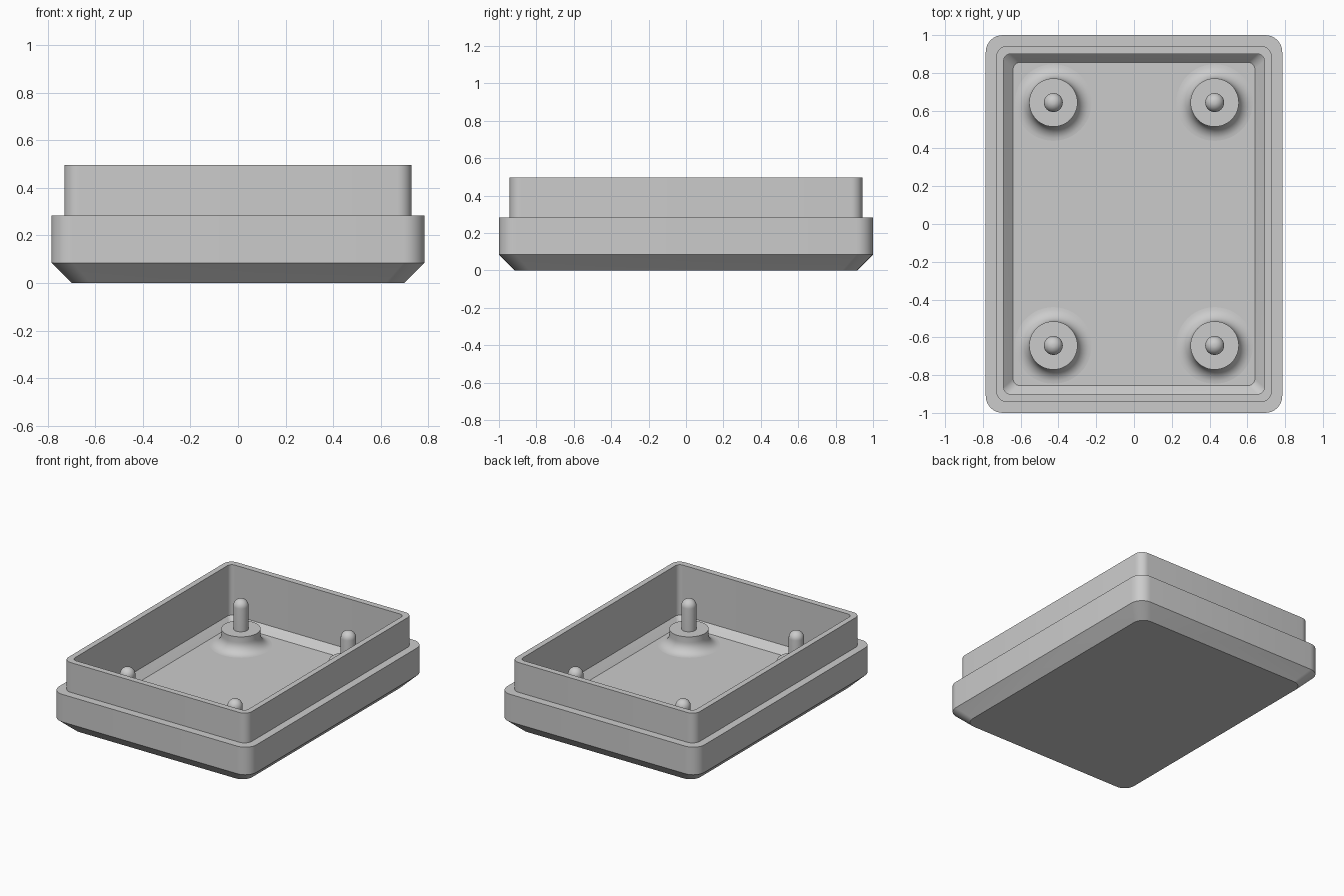
import bpy, bmesh, math
from mathutils import Vector

cube = bpy.data.objects.get("Cube")
if cube:
    bpy.data.objects.remove(cube, do_unlink=True)

grey = bpy.data.materials.new("plain_grey")
grey.use_nodes = True
COLOUR = (0.6, 0.6, 0.6, 1)
grey.diffuse_color = COLOUR
grey.node_tree.nodes["Principled BSDF"].inputs["Base Color"].default_value = COLOUR


def rounded_rect(hx, hy, r, z, steps=8):
    """Points around a rectangle with rounded corners, counter-clockwise."""
    points = []
    for i, (sx, sy) in enumerate([(1, 1), (-1, 1), (-1, -1), (1, -1)]):
        for k in range(steps + 1):
            a = math.pi / 2 * (i + k / steps)
            points.append(Vector((sx * (hx - r) + r * math.cos(a),
                                  sy * (hy - r) + r * math.sin(a), z)))
    return points


def circle(x, y, r, z, sides=48):
    turn = 2 * math.pi / sides
    return [Vector((x + r * math.cos(i * turn), y + r * math.sin(i * turn), z))
            for i in range(sides)]


def skin(name, loops):
    """Join successive loops into a closed skin, capped at both ends."""
    bm = bmesh.new()
    rings = [[bm.verts.new(p) for p in loop] for loop in loops]
    for low, high in zip(rings, rings[1:]):
        n = len(low)
        for i in range(n):
            j = (i + 1) % n
            bm.faces.new((low[i], low[j], high[j], high[i]))
    bm.faces.new(rings[0][::-1])
    bm.faces.new(rings[-1])
    mesh = bpy.data.meshes.new(name)
    bm.to_mesh(mesh)
    bm.free()
    mesh.materials.append(grey)
    obj = bpy.data.objects.new(name, mesh)
    bpy.context.collection.objects.link(obj)
    bpy.ops.object.select_all(action="DESELECT")
    obj.select_set(True)
    bpy.context.view_layer.objects.active = obj
    bpy.ops.object.shade_smooth_by_angle(angle=math.radians(30))
    return obj


# Tray: chamfered base, stepped lip, hollow inside with a sloped floor edge
FLOOR = 0.085
skin("tray", [rounded_rect(*row) for row in [
    (0.70, 0.915, 0.08, 0),
    (0.785, 1.0, 0.09, 0.085),
    (0.785, 1.0, 0.09, 0.283),
    (0.73, 0.943, 0.06, 0.283),
    (0.73, 0.943, 0.06, 0.497),
    (0.69, 0.90, 0.035, 0.497),
    (0.69, 0.90, 0.035, FLOOR + 0.05),
    (0.64, 0.855, 0.035, FLOOR),
]])

# Corner bosses: a flared foot, a short collar and a dome-topped pin
BOSS_R, FLARE, BOSS_TOP = 0.128, 0.075, 0.20
PIN_R, PIN_TOP = 0.05, 0.415
profile = [(BOSS_R + FLARE * (1 - math.sin(a)), FLOOR + FLARE * (1 - math.cos(a)))
           for a in [math.pi / 2 * k / 8 for k in range(9)]]
profile += [(BOSS_R, BOSS_TOP), (PIN_R, BOSS_TOP)]
profile += [(PIN_R * math.cos(a), PIN_TOP - PIN_R + PIN_R * math.sin(a))
            for a in [math.pi / 2 * k / 9 for k in range(9)]]
for side, x in (("right", -0.427), ("left", 0.427)):
    for end, y in (("front", -0.643), ("back", 0.643)):
        skin(f"{end}_{side}_pin_boss", [circle(x, y, r, z) for r, z in profile])
